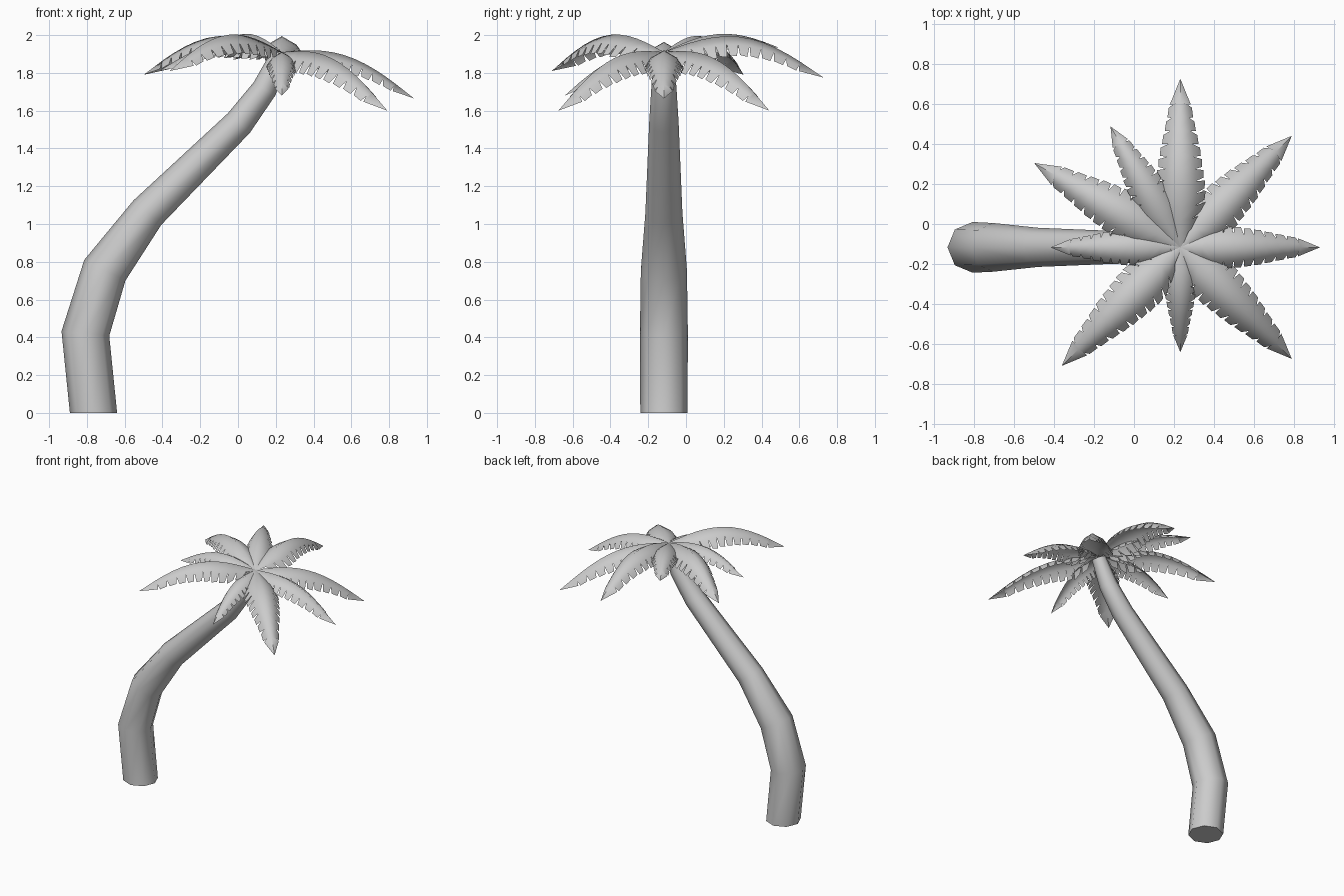
import bpy, bmesh, math
from mathutils import Vector

if "Cube" in bpy.data.objects:
    bpy.data.objects.remove(bpy.data.objects["Cube"])

Y0 = -0.117
CROWN = Vector((0.232, Y0, 1.91))


def finish(bm, name, angle):
    bmesh.ops.remove_doubles(bm, verts=bm.verts, dist=0.0005)
    bmesh.ops.recalc_face_normals(bm, faces=bm.faces)
    me = bpy.data.meshes.new(name)
    bm.to_mesh(me)
    bm.free()
    ob = bpy.data.objects.new(name, me)
    bpy.context.collection.objects.link(ob)
    bpy.ops.object.select_all(action='DESELECT')
    ob.select_set(True)
    bpy.context.view_layer.objects.active = ob
    bpy.ops.object.shade_smooth_by_angle(angle=math.radians(angle))
    return ob


# Trunk: eight-sided rings swept along a bent path (x, z, radius)
path = [(-0.765, 0.0, 0.125), (-0.808, 0.42, 0.127), (-0.705, 0.755, 0.122),
        (-0.48, 1.06, 0.098), (0.005, 1.535, 0.078), (0.14, 1.715, 0.067),
        (0.228, 1.90, 0.052)]
SIDES = 8
bm = bmesh.new()
rings = []
for i, (x, z, r) in enumerate(path):
    a, b = path[max(i - 1, 0)], path[min(i + 1, len(path) - 1)]
    c = Vector((x, z))
    tan = Vector((0, 1))
    if i > 0:
        tan = (c - Vector(a[:2])).normalized()
        if i < len(path) - 1:
            tan = (tan + (Vector(b[:2]) - c).normalized()).normalized()
    ring = []
    for k in range(SIDES):
        t = 2 * math.pi * k / SIDES
        s = r * math.cos(t)
        ring.append(bm.verts.new((x + s * tan.y, Y0 + r * math.sin(t), z - s * tan.x)))
    rings.append(ring)
for lo, hi in zip(rings, rings[1:]):
    for k in range(SIDES):
        n = (k + 1) % SIDES
        bm.faces.new((lo[k], lo[n], hi[n], hi[k]))
bm.faces.new(rings[0])
bm.faces.new(rings[-1])
finish(bm, "trunk", 50)

# Half width of a frond along its length, for a length of one
WIDTHS = [(0, 0.015), (0.08, 0.07), (0.24, 0.14), (0.36, 0.14), (0.6, 0.115),
          (0.85, 0.065), (1, 0.05)]


def half_width(t):
    for (t0, w0), (t1, w1) in zip(WIDTHS, WIDTHS[1:]):
        if t <= t1:
            return w0 + (w1 - w0) * (t - t0) / (t1 - t0)
    return WIDTHS[-1][1]


def frond(name, azimuth, reach, tip_z, arch):
    az = math.radians(azimuth)
    out = Vector((math.cos(az), math.sin(az), 0))
    side = Vector((-out.y, out.x, 0))
    drop = tip_z - CROWN.z
    length = math.hypot(reach, drop)

    def spine(t):
        return CROWN + out * reach * t + Vector((0, 0, drop * t + arch * length * math.sin(math.pi * t)))

    bm = bmesh.new()
    for sgn in (1, -1):
        def point(t, u, w=None):
            # u = 0 spine, 0.5 fold, 1 leaflet end
            w = (half_width(t) if w is None else w) * length
            tan = (spine(t + 0.01) - spine(t - 0.01)).normalized()
            down = -(tan.cross(side).normalized())
            if down.z > 0:
                down = -down
            a, b = min(u, 0.55), max(u - 0.55, 0)
            lat = (a * 0.87 + b * 0.6) * w * 1.38
            dn = (a * 0.5 + b * 0.85) * w * 1.38
            return spine(t) + side * sgn * lat + down * dn

        def face(*pts):
            bm.faces.new([bm.verts.new(p) for p in pts])

        # Smooth stalk end
        start, end, count = 0.08, 0.86, 10
        face(point(0, 0), point(0, 0.55), point(start, 0.55), point(start, 0))
        # Inner strip with blunt leaflets swept towards the tip
        dt = (end - start) / count
        for i in range(count):
            t0 = start + i * dt
            t1 = t0 + dt
            face(point(t0, 0), point(t0, 0.55), point(t1, 0.55), point(t1, 0))
            face(point(t0, 0.55), point(t0 + 0.3 * dt, 0.98),
                 point(t0 + 1.02 * dt, 1.03), point(t1, 0.55))
        # Arrow-shaped tip
        face(point(end, 0), point(end, 0.55), point(end + 0.015, 0.95), spine(1))
    return finish(bm, name, 65)


# Crown: azimuth in degrees, horizontal reach, tip height, arch
fronds = [(0, 0.70, 1.665, 0.135), (45, 0.79, 1.60, 0.135), (90, 0.845, 1.775, 0.17),
          (120, 0.70, 1.935, 0.12), (150, 0.845, 1.79, 0.165), (180, 0.65, 1.81, 0.15),
          (225, 0.84, 1.81, 0.165), (270, 0.525, 1.68, 0.135), (315, 0.79, 1.60, 0.135)]
for i, f in enumerate(fronds):
    frond(f"frond_{i + 1}", *f)
